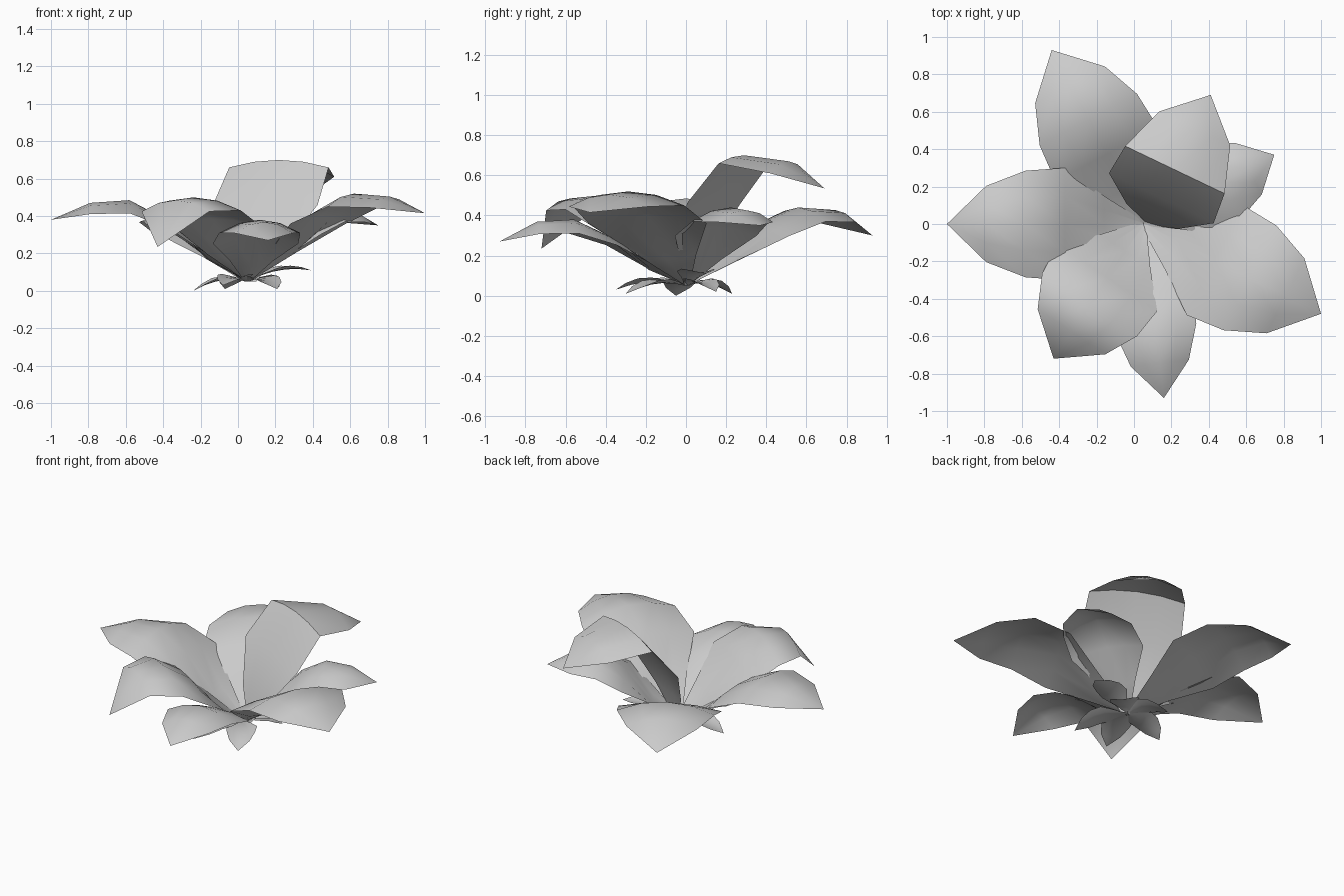
import bpy
import math

cube = bpy.data.objects.get("Cube")
if cube:
    bpy.data.objects.remove(cube, do_unlink=True)

mat = bpy.data.materials.new("pale_grey")
mat.use_nodes = True
GREY = (0.6, 0.6, 0.6, 1)
mat.diffuse_color = GREY
mat.node_tree.nodes["Principled BSDF"].inputs["Base Color"].default_value = GREY

WIDTHS = (0.06, 0.5, 1.0, 0.95, 0.68, 0.0)
SIDES = (-1, -0.5, 0, 0.5, 1)


def leaf(name, base, tip, half_width, reach, heights, droop, flip=False):
    """Loft rows of five points from the base to the pointed tip."""
    dx, dy = tip[0] - base[0], tip[1] - base[1]
    length = math.hypot(dx, dy)
    ux, uy = dx / length, dy / length
    verts, faces = [], []
    for r, z, w, d in zip(reach, heights, WIDTHS, droop):
        for s in SIDES:
            side = s * w * half_width
            verts.append((base[0] + dx * r - uy * side,
                          base[1] + dy * r + ux * side,
                          max(0.0, z + d * s * s)))
    n = len(SIDES)
    for i in range(len(reach) - 1):
        for j in range(n - 1):
            a = i * n + j
            # the last row closes to a single point
            face = (a, a + n, a + n + 1, a + 1)
            faces.append(face if flip else face[::-1])
    mesh = bpy.data.meshes.new(name)
    mesh.from_pydata(verts, [], faces)
    mesh.materials.append(mat)
    obj = bpy.data.objects.new(name, mesh)
    bpy.context.collection.objects.link(obj)
    bpy.context.view_layer.objects.active = obj
    obj.select_set(True)
    bpy.ops.object.mode_set(mode='EDIT')
    bpy.ops.mesh.select_all(action='SELECT')
    bpy.ops.mesh.remove_doubles(threshold=0.0005)
    bpy.ops.object.mode_set(mode='OBJECT')
    bpy.ops.object.shade_smooth_by_angle(angle=math.radians(60))
    obj.select_set(False)


# Large arching leaves: tip position, tip height, peak height, half width
EVEN = (0, 0.2, 0.4, 0.6, 0.8, 1)
BEND = (0, 0.03, -0.04, -0.07, -0.06, 0)
LARGE = {
    "back_right_leaf": ((-0.44, 0.93), 0.30, 0.44, 0.31),
    "right_leaf": ((-1.0, 0.0), 0.38, 0.485, 0.30),
    "front_right_leaf": ((-0.43, -0.72), 0.235, 0.50, 0.32),
    "left_leaf": ((1.0, -0.48), 0.415, 0.52, 0.33),
    "front_leaf": ((0.16, -0.93), 0.27, 0.38, 0.23),
    "back_left_leaf": ((0.75, 0.37), 0.35, 0.44, 0.23),
}
for name, (tip, tip_z, peak, width) in LARGE.items():
    rise = (0.05, 0.34 * peak, 0.77 * peak, peak, 0.97 * peak, tip_z)
    leaf(name, (0.05, 0), tip, width, EVEN, rise, BEND)

# Tall upright leaf that curls over at the top
leaf("upright_leaf", (0.08, 0), (0.41, 0.69), 0.31,
     (0, 0.06, 0.2, 0.42, 0.74, 1), (0.05, 0.22, 0.46, 0.7, 0.67, 0.535),
     (0, 0, 0, -0.04, -0.06, 0))

# Small low leaves around the base
SMALL = [(0.39, 0.1, 0.11), (-0.24, -0.05, 0), (0.21, -0.3, 0.01),
         (-0.07, 0.23, 0.01), (-0.08, -0.35, 0.03), (0.22, 0.15, 0.02)]
for i, (x, y, z) in enumerate(SMALL):
    rise = [0.05 + (z - 0.05) * t + 0.12 * t * (1 - t) for t in EVEN]
    leaf(f"small_leaf_{i + 1}", (0.05, 0), (x, y), 0.09, EVEN, rise,
         (0, 0.01, 0.02, 0.02, 0.01, 0), flip=True)
